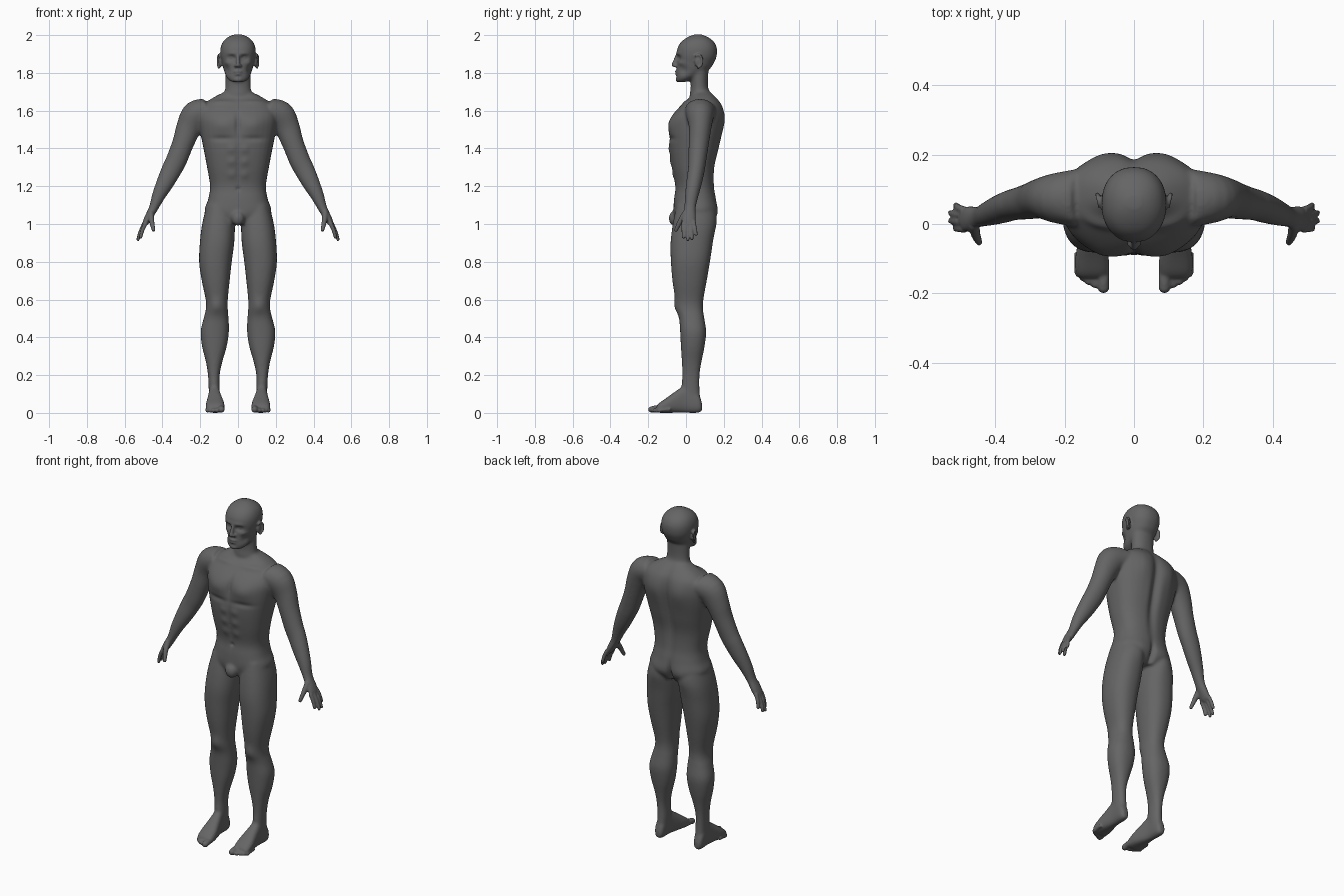
import bpy
import bmesh
from math import cos, sin, pi, exp, copysign
from mathutils import Vector, Matrix

default_cube = bpy.data.objects.get("Cube")
if default_cube:
    bpy.data.objects.remove(default_cube, do_unlink=True)

skin = bpy.data.materials.new("dark_grey_skin")
skin.use_nodes = True
skin.diffuse_color = (.13, .13, .13, 1)
skin.node_tree.nodes["Principled BSDF"].inputs["Base Color"].default_value = skin.diffuse_color


def spline_rows(rows, steps=4):
    """Catmull-Rom interpolation of rows of numbers."""
    result = []
    for i in range(len(rows) - 1):
        before, start = rows[max(i - 1, 0)], rows[i]
        end, after = rows[i + 1], rows[min(i + 2, len(rows) - 1)]
        for step in range(steps):
            t = step / steps
            result.append([
                b + ((c - a) * t + (2 * a - 5 * b + 4 * c - d) * t * t
                     + (3 * b - a - 3 * c + d) * t ** 3) / 2
                for a, b, c, d in zip(before, start, end, after)])
    result.append(list(rows[-1]))
    return result


def loft(bm, rings, power, sides=32):
    """Skin a list of (centre, u, v) superellipse rings and cap both ends."""
    loops = []
    for centre, u, v in rings:
        loop = []
        for k in range(sides):
            c, s = cos(2 * pi * k / sides), sin(2 * pi * k / sides)
            c = copysign(abs(c) ** (2 / power), c)
            s = copysign(abs(s) ** (2 / power), s)
            loop.append(bm.verts.new(centre + u * c + v * s))
        loops.append(loop)
    faces = [bm.faces.new(loops[0]), bm.faces.new(loops[-1])]
    for low, high in zip(loops, loops[1:]):
        for k in range(sides):
            n = (k + 1) % sides
            faces.append(bm.faces.new((low[k], low[n], high[n], high[k])))
    bmesh.ops.recalc_face_normals(bm, faces=faces)


def stack(bm, rows, power=2.3, along_y=False):
    """Loft of box-bounded sections: level, x low, x high, depth low, depth high."""
    rings = []
    for level, x0, x1, d0, d1 in spline_rows(rows):
        x, d = (x0 + x1) / 2, (d0 + d1) / 2
        centre = Vector((x, level, d) if along_y else (x, d, level))
        side = Vector((0, 0, 1) if along_y else (0, 1, 0))
        rings.append((centre, Vector(((x1 - x0) / 2, 0, 0)), side * (d1 - d0) / 2))
    loft(bm, rings, power)


def limb(bm, rows, power=2):
    """Tube along a path of x, y, z, thickness, breadth with a rounded tip."""
    rows = spline_rows(rows)
    points = [Vector(row[:3]) for row in rows]
    rings = []
    for i, row in enumerate(rows):
        tangent = (points[min(i + 1, len(rows) - 1)] - points[max(i - 1, 0)]).normalized()
        guide = Vector((1, 0, 0) if abs(tangent.y) > .8 else (0, 1, 0))
        u = tangent.cross(guide).normalized()
        v = u.cross(tangent).normalized()
        rings.append((points[i], u * row[3], v * row[4]))
    loft(bm, rings, power, 20)
    blob(bm, points[-1], [min(rows[-1][3:])] * 3)


def blob(bm, centre, radii):
    matrix = Matrix.Translation(centre) @ Matrix.Diagonal((*radii, 1))
    bmesh.ops.create_icosphere(bm, subdivisions=3, radius=1, matrix=matrix)


def push(bm, centre, radii, offset):
    """Soft symmetrical sculpting stroke."""
    for v in bm.verts:
        side = copysign(1, v.co.x)
        d = sum(((a - b) / r) ** 2 for a, b, r in
                zip((abs(v.co.x), v.co.y, v.co.z), centre, radii))
        if d < 6:
            v.co += Vector((offset[0] * side, offset[1], offset[2])) * exp(-d)


def fuse(bm, name, voxel, iterations):
    """Mirror the parts, weld them into one skin and relax it."""
    mesh = bpy.data.meshes.new(name)
    bm.to_mesh(mesh)
    bm.free()
    mesh.materials.append(skin)
    obj = bpy.data.objects.new(name, mesh)
    bpy.context.collection.objects.link(obj)
    mirror = obj.modifiers.new("mirror", "MIRROR")
    mirror.use_mirror_merge = False
    remesh = obj.modifiers.new("weld", "REMESH")
    remesh.mode = "VOXEL"
    remesh.voxel_size = voxel
    remesh.use_smooth_shade = True
    relax = obj.modifiers.new("relax", "SMOOTH")
    relax.factor = .5
    relax.iterations = iterations
    return obj


# Torso, from crotch to the base of the neck
bm = bmesh.new()
torso = [(1.0, .09, -.05, .13), (1.06, .175, -.066, .163), (1.13, .158, -.064, .16),
         (1.2, .148, -.057, .15), (1.3, .164, -.075, .152), (1.4, .183, -.088, .175),
         (1.5, .202, -.088, .195), (1.57, .207, -.075, .2), (1.63, .185, -.025, .188),
         (1.67, .13, .02, .16), (1.7, .07, .035, .13)]
stack(bm, [(z, -w, w, f, b) for z, w, f, b in torso], 2.5)
blob(bm, (0, -.062, 1.03), (.035, .03, .04))

# Neck and skull
neck = [(1.6, .08, .03, .16), (1.68, .075, .02, .135), (1.73, .067, .025, .118),
        (1.82, .068, .02, .12)]
skull = [(1.752, .035, -.048, .0), (1.775, .06, -.051, .05), (1.82, .077, -.05, .125),
         (1.86, .086, -.048, .152), (1.89, .093, -.05, .163), (1.93, .093, -.046, .164),
         (1.965, .08, -.025, .148), (1.99, .053, .01, .115), (2.004, .02, .045, .08)]
stack(bm, [(z, -w, w, f, b) for z, w, f, b in neck], 2)
stack(bm, [(z, -w, w, f, b) for z, w, f, b in skull], 2.2)

# Leg
stack(bm, [(1.1, .03, .165, -.05, .14), (1.0, .017, .19, -.07, .155), (.9, .02, .202, -.082, .142),
           (.8, .033, .206, -.08, .127), (.7, .044, .192, -.072, .11), (.6, .054, .171, -.057, .092),
           (.55, .054, .17, -.052, .09), (.5, .05, .182, -.037, .097), (.43, .048, .198, -.031, .107),
           (.35, .06, .19, -.027, .098), (.27, .083, .17, -.022, .082), (.2, .097, .159, -.02, .072),
           (.12, .096, .155, -.022, .072), (.04, .1, .155, .0, .08)])

# Arm, from shoulder to palm
limb(bm, [(.16, .075, 1.6, .066, .085), (.22, .075, 1.575, .08, .074), (.26, .075, 1.51, .068, .06),
          (.29, .068, 1.43, .058, .054), (.325, .06, 1.34, .056, .048), (.35, .055, 1.29, .054, .045),
          (.385, .043, 1.22, .047, .042), (.42, .03, 1.15, .036, .036), (.447, .021, 1.085, .025, .031),
          (.474, .016, 1.035, .021, .038), (.493, .013, 1.0, .016, .038)])

# Foot
stack(bm, [(.085, .112, .145, .01, .05), (.065, .1, .156, 0, .1), (0, .096, .156, 0, .145),
           (-.05, .084, .162, 0, .118), (-.1, .072, .17, 0, .082), (-.14, .071, .169, 0, .054),
           (-.157, .077, .16, .004, .036)], 2.6, True)

# Weld the rough figure, then carry on with its skin
rough = fuse(bm, "rough_figure", .007, 9)
bpy.context.view_layer.update()
depsgraph = bpy.context.evaluated_depsgraph_get()
rough_skin = bpy.data.meshes.new_from_object(rough.evaluated_get(depsgraph))
bm = bmesh.new()
bm.from_mesh(rough_skin)
bpy.data.objects.remove(rough, do_unlink=True)
bpy.data.meshes.remove(rough_skin)

# Chest, collarbones and belly
push(bm, (.085, -.08, 1.525), (.06, .06, .045), (0, -.013, 0))
push(bm, (.085, -.085, 1.452), (.065, .05, .014), (0, .008, 0))
push(bm, (0, -.085, 1.53), (.014, .05, .07), (0, .012, 0))
push(bm, (.1, 0, 1.645), (.08, .04, .012), (0, -.006, .004))
push(bm, (0, -.08, 1.3), (.009, .04, .13), (0, .006, 0))
push(bm, (0, -.06, 1.185), (.01, .03, .01), (0, .01, 0))
for row in range(3):
    push(bm, (.035, -.08, 1.26 + row * .068), (.022, .04, .022), (0, -.006, 0))

# Back, buttocks and knees
push(bm, (0, .19, 1.42), (.025, .08, .23), (0, -.022, 0))
push(bm, (.085, .2, 1.56), (.05, .06, .08), (0, .01, 0))
push(bm, (.08, .15, 1.04), (.055, .06, .06), (0, .012, 0))
push(bm, (0, .15, 1.04), (.014, .06, .06), (0, -.025, 0))
push(bm, (.112, -.05, .57), (.03, .03, .035), (0, -.008, 0))

# Eye sockets, cheeks and mouth line
push(bm, (.034, -.045, 1.88), (.021, .03, .014), (0, .017, 0))
push(bm, (.066, -.02, 1.815), (.022, .03, .022), (-.007, .006, 0))
push(bm, (.058, -.03, 1.852), (.02, .03, .012), (.003, -.005, 0))
push(bm, (.03, -.045, 1.902), (.032, .03, .009), (0, -.006, 0))

# Eyes, nose, lips and chin
blob(bm, (.034, -.02, 1.88), (.015, .014, .01))
limb(bm, [(0, -.04, 1.9, .009, .012), (0, -.054, 1.868, .009, .012), (0, -.063, 1.843, .013, .013)])
blob(bm, (.011, -.055, 1.838), (.01, .012, .009))
blob(bm, (0, -.046, 1.807), (.025, .013, .007))
blob(bm, (0, -.045, 1.793), (.022, .013, .007))
blob(bm, (0, -.042, 1.765), (.026, .013, .014))

# Ear with a raised rim
blob(bm, (.093, .063, 1.86), (.011, .018, .03))
limb(bm, [(.102 + .005 * sin(a * pi / 4), .064 + .022 * sin(a * pi / 4),
           1.862 + .035 * cos(a * pi / 4), .006, .006) for a in range(-1, 5)])

# Fingers, each from knuckle to tip
for base, tip in [((.488, -.015, 1.005), (.515, -.013, .93)), ((.493, .005, 1.005), (.529, .009, .918)),
                  ((.493, .024, 1.005), (.529, .032, .922)), ((.49, .04, 1.015), (.514, .054, .945))]:
    middle = [(a + b) / 2 for a, b in zip(base, tip)]
    middle[0] += .004
    limb(bm, [(*base, .012, .011), (*middle, .0105, .01), (*tip, .009, .009)])
limb(bm, [(.462, .0, 1.06, .016, .018), (.457, -.03, 1.015, .014, .014), (.447, -.053, .968, .01, .01)])

# Toes, from the big toe outwards
for x, tip_y, radius in [(.088, -.183, .017), (.112, -.174, .012), (.131, -.165, .012),
                         (.147, -.155, .011), (.161, -.142, .011)]:
    limb(bm, [(x, tip_y + .06, radius + .008, radius, radius),
              (x, tip_y + .025, radius + .006, radius, radius),
              (x, tip_y, radius + .001, radius, radius)])

fuse(bm, "body", .0052, 3)
